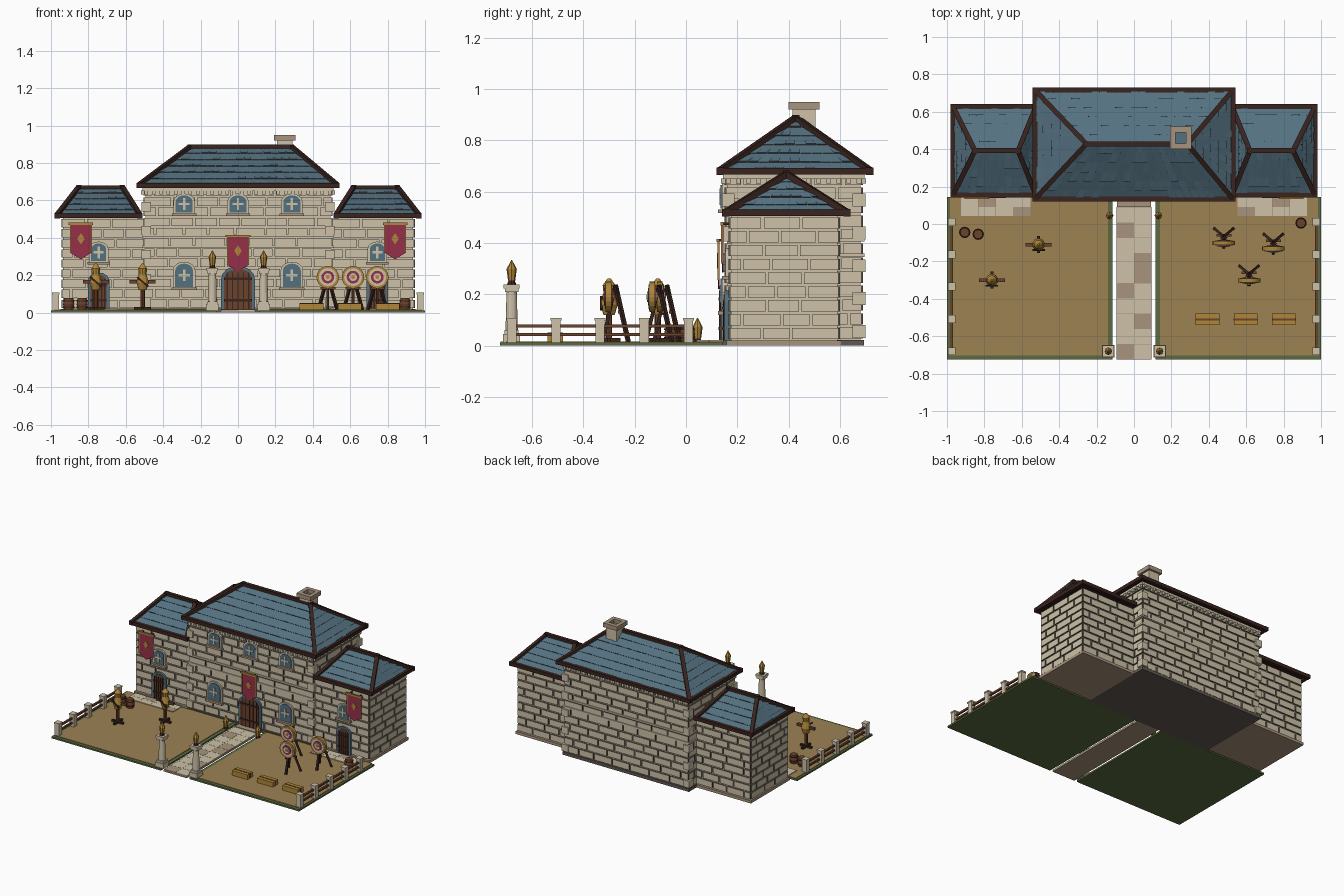
import bpy, bmesh, math, random
from mathutils import Vector, Matrix

random.seed(4)
if "Cube" in bpy.data.objects:
    bpy.data.objects.remove(bpy.data.objects["Cube"])

PALETTE = {"stone": "CDC1A8", "dark_stone": "A8947C", "slate": "547180", "dark_trim": "38231E",
           "wood": "6B422B", "gold": "AF8638", "crimson": "96304A", "dirt": "9C8253",
           "grass": "5C6B40", "mortar_grey": "605850"}


def linear(text):
    values = [int(text[i:i + 2], 16) / 255 for i in (0, 2, 4)]
    return [v / 12.92 if v < 0.04 else ((v + 0.055) / 1.055) ** 2.4 for v in values] + [1]


MATS = {}
for key, code in PALETTE.items():
    m = MATS[key] = bpy.data.materials.new(key)
    m.use_nodes = True
    m.diffuse_color = linear(code)
    bsdf = m.node_tree.nodes["Principled BSDF"]
    bsdf.inputs["Base Color"].default_value = linear(code)
    bsdf.inputs["Roughness"].default_value = 0.9


class Part:
    """Collects primitives into one named object."""

    def __init__(self, name):
        self.name, self.bm, self.used = name, bmesh.new(), []

    def slot(self, mat):
        if mat not in self.used:
            self.used.append(mat)
        return self.used.index(mat)

    def paint(self, verts, mat):
        faces = {f for v in verts for f in v.link_faces}
        for f in faces:
            f.material_index = self.slot(mat)
            f.normal_update()
        return faces

    def face(self, points, mat):
        f = self.bm.faces.new([self.bm.verts.new(p) for p in points])
        f.material_index = self.slot(mat)

    def cube(self, matrix, mat):
        return self.paint(bmesh.ops.create_cube(self.bm, size=1, matrix=matrix)["verts"], mat)

    def box(self, x, y, z, size, mat):
        """Box centred on x, y and standing on z."""
        place = Matrix.Translation((x, y, z + size[2] / 2))
        return self.cube(place @ Matrix.Diagonal((*size, 1)), mat)

    def beam(self, a, b, w, mat):
        a, b = Vector(a), Vector(b)
        turn = (b - a).to_track_quat("X", "Z").to_matrix().to_4x4()
        size = Matrix.Diagonal(((b - a).length, w, w, 1))
        self.cube(Matrix.Translation((a + b) / 2) @ turn @ size, mat)

    def cone(self, x, y, z0, z1, r0, r1, mat, n=10, turn=Matrix()):
        place = Matrix.Translation((x, y, (z0 + z1) / 2)) @ turn
        self.paint(bmesh.ops.create_cone(self.bm, cap_ends=True, segments=n, radius1=r0, radius2=r1,
                                         depth=z1 - z0, matrix=place)["verts"], mat)

    def plate(self, profile, y0, y1, mat):
        """Profile in x, z (anticlockwise from the front), between depths y0 < y1."""
        self.face([(x, y0, z) for x, z in profile], mat)
        self.face([(x, y1, z) for x, z in reversed(profile)], mat)
        for (x, z), (u, w) in zip(profile, profile[1:] + profile[:1]):
            self.face([(x, y1, z), (u, y1, w), (u, y0, w), (x, y0, z)], mat)

    def done(self):
        mesh = bpy.data.meshes.new(self.name)
        self.bm.to_mesh(mesh)
        self.bm.free()
        for key in self.used:
            mesh.materials.append(MATS[key])
        bpy.context.collection.objects.link(bpy.data.objects.new(self.name, mesh))


def masonry(part, x0, x1, y0, y1, z0, z1):
    """Core with staggered raised blocks on all four walls."""
    deep, gap = 0.01, 0.01
    part.box((x0 + x1) / 2, (y0 + y1) / 2, z0, (x1 - x0 - 2 * deep, y1 - y0 - 2 * deep, z1 - z0), "stone")
    corners = [Vector(c) for c in ((x0, y0, 0), (x1, y0, 0), (x1, y1, 0), (x0, y1, 0))]
    rows = round((z1 - z0) / 0.056)
    high = (z1 - z0) / rows
    for a, b in zip(corners, corners[1:] + corners[:1]):
        along = (b - a).normalized()
        out = Vector((along.y, -along.x, 0))
        length = (b - a).length
        for row in range(rows):
            u = 0.001
            end = random.uniform(0.05, 0.08) if row % 2 else random.uniform(0.12, 0.16)
            while u < length - 0.002:
                end = length - 0.001 if end > length - 0.05 else end
                mid = a + along * (u + end) / 2 - out * deep / 2
                size = Matrix.Diagonal((end - u - gap, deep, high - gap, 1))
                turn = Matrix((along, out, (0, 0, 1))).transposed().to_4x4()
                mid.z = z0 + high * (row + 0.5)
                for f in part.cube(Matrix.Translation(mid) @ turn @ size, "stone"):
                    if abs(f.normal.dot(out)) < 0.5:
                        f.material_index = part.slot("mortar_grey")
                u, end = end, end + random.uniform(0.11, 0.17)


def hip_roof(name, x0, x1, y0, y1, z, rx0, rx1, ry, rz, rows):
    part = Part(name)
    a, b, c, d = [Vector(p) for p in ((x0, y0, z), (x1, y0, z), (x1, y1, z), (x0, y1, z))]
    left, right = Vector((rx0, ry, rz)), Vector((rx1, ry, rz))
    part.face([d, c, b, a], "dark_trim")
    for p, q, top_p, top_q in ((a, b, left, right), (b, c, right, right), (c, d, right, left), (d, a, left, left)):
        part.face([p, q, top_q] + ([top_p] if top_p != top_q else []), "slate")
        normal = (q - p).cross(top_p - p).normalized()
        # wedge-shaped tiles with a dark lower edge
        for row in range(rows):
            t0, t1 = row / rows, min((row + 1) / rows, 0.97)
            count = max(2, round((p.lerp(top_p, t0) - q.lerp(top_q, t0)).length / 0.042))

            def at(t, f):
                return p.lerp(top_p, t).lerp(q.lerp(top_q, t), f)
            for k in range(count):
                f0 = (k + 0.5 * (row % 2)) / count
                f1 = min(f0 + 0.93 / count, 1)
                lift = normal * random.choice((0.003, 0.004, 0.007))
                part.face([at(t0, f0) + lift, at(t0, f1) + lift, at(t1, f1), at(t1, f0)], "slate")
                part.face([at(t0, f0), at(t0, f1), at(t0, f1) + lift, at(t0, f0) + lift], "mortar_grey")
    for p, q in ((a, b), (b, c), (c, d), (d, a), (a, left), (d, left), (b, right), (c, right), (left, right)):
        part.beam(p, q, 0.026, "dark_trim")
    for p in (a, b, c, d, left, right):
        part.box(p.x, p.y, p.z - 0.014, (0.028, 0.028, 0.028), "dark_trim")
    part.done()


def arch(x, z0, z1, w):
    rise = w * 0.38
    curve = [(x + math.cos(t) * w / 2, z1 - rise + math.sin(t) * rise)
             for t in (math.pi * i / 8 for i in range(9))]
    return [(x - w / 2, z0), (x + w / 2, z0)] + curve


def window(name, x, z0, z1, w, wall):
    part = Part(name)
    part.plate(arch(x, z0 - 0.008, z1 + 0.01, w + 0.025), wall - 0.01, wall + 0.01, "stone")
    part.plate(arch(x, z0, z1, w), wall - 0.015, wall, "slate")
    mid = z0 + (z1 - z0) * 0.5
    part.box(x, wall - 0.016, mid - 0.032, (0.013, 0.008, 0.064), "stone")
    part.box(x, wall - 0.016, mid - 0.006, (w * 0.66, 0.008, 0.012), "stone")
    part.box(x, wall - 0.01, z0 - 0.018, (w + 0.04, 0.03, 0.014), "dark_stone")
    part.done()


def door(name, x, z1, w, wall):
    part = Part(name)
    part.plate(arch(x, 0.02, z1 + 0.014, w + 0.03), wall - 0.014, wall + 0.01, "slate")
    part.plate(arch(x, 0.02, z1, w), wall - 0.018, wall, "wood")
    for k in range(-2, 3):
        part.box(x + k * w / 5.2, wall - 0.018, 0.02, (0.006, 0.006, z1 - 0.04), "dark_trim")
    for z in (0.06, z1 - 0.06):
        part.box(x, wall - 0.02, z, (w, 0.006, 0.012), "dark_trim")
    part.done()


def banner(name, x, z0, z1, wall):
    part, y, w = Part(name), wall - 0.025, 0.056
    part.plate([(x - w, z0 + 0.035), (x, z0), (x + w, z0 + 0.035), (x + w, z1), (x - w, z1)], y, y + 0.006, "crimson")
    mid = (z0 + z1) / 2 + 0.015
    part.plate([(x, mid - 0.03), (x + 0.02, mid), (x, mid + 0.03), (x - 0.02, mid)], y - 0.004, y, "gold")
    part.beam((x - 0.066, y, z1), (x + 0.066, y, z1), 0.012, "gold")
    for s in (-1, 1):
        part.beam((x + s * w, y, z1), (x + s * w, y, z0 + 0.035), 0.006, "gold")
        part.beam((x + s * 0.04, y, z1), (x + s * 0.04, wall + 0.01, z1), 0.01, "dark_trim")
    part.done()


# main hall
hall = Part("main_hall")
hall.box(0, 0.42, 0, (1.02, 0.55, 0.022), "mortar_grey")
masonry(hall, -0.505, 0.505, 0.15, 0.69, 0.022, 0.675)
for z, h in ((0.345, 0.014), (0.405, 0.012), (0.65, 0.02)):
    hall.box(0, 0.42, z, (1.022, 0.552, h), "stone")
for i in range(26):
    for y in (0.145, 0.695):
        hall.box(-0.49 + i * 0.0392, y, 0.632, (0.018, 0.016, 0.02), "stone")
for i in range(14):
    for x in (-0.51, 0.51):
        hall.box(x, 0.165 + i * 0.0392, 0.632, (0.016, 0.018, 0.02), "stone")
for x in (-0.49, 0.49):
    for y in (0.165, 0.675):
        for i in range(5):
            hall.box(x, y, 0.03 + i * 0.128, (0.05, 0.05, 0.05), "stone")
hall.done()
hip_roof("main_roof", -0.53, 0.53, 0.133, 0.717, 0.68, -0.255, 0.285, 0.428, 0.885, 6)

chimney = Part("chimney")
chimney.box(0.25, 0.46, 0.78, (0.085, 0.09, 0.14), "stone")
for s in (-1, 1):
    chimney.box(0.25 + s * 0.043, 0.46, 0.92, (0.028, 0.12, 0.03), "dark_stone")
    chimney.box(0.25, 0.46 + s * 0.045, 0.92, (0.058, 0.03, 0.03), "dark_stone")
chimney.box(0.25, 0.46, 0.92, (0.06, 0.062, 0.006), "slate")
chimney.done()

for i, x in enumerate((-0.288, 0, 0.288)):
    window(f"upper_window_{i + 1}", x, 0.535, 0.627, 0.09, 0.15)
    if x:
        window(f"lower_window_{i + 1}", x, 0.138, 0.262, 0.095, 0.15)
door("main_door", 0, 0.235, 0.15, 0.15)
banner("main_banner", 0, 0.22, 0.41, 0.15)

# mirrored wings, yards, fences and gate pillars
for s, side in ((-1, "right"), (1, "left")):
    wing = Part(side + "_wing")
    wing.box(s * 0.73, 0.383, 0, (0.44, 0.45, 0.02), "dark_stone")
    masonry(wing, *sorted((s * 0.5, s * 0.945)), 0.165, 0.6, 0.02, 0.505)
    wing.done()
    hip_roof(side + "_wing_roof", *sorted((s * 0.525, s * 0.967)), 0.155, 0.628, 0.518,
             *sorted((s * 0.62, s * 0.85)), 0.392, 0.668, 5)
    window(side + "_wing_window", s * 0.745, 0.275, 0.37, 0.08, 0.165)
    door(side + "_wing_door", s * 0.745, 0.2, 0.085, 0.165)
    banner(side + "_wing_banner", s * 0.84, 0.285, 0.475, 0.165)

    yard = Part(side + "_yard")
    yard.box(s * 0.5575, -0.29, 0, (0.885, 0.87, 0.012), "grass")
    yard.box(s * 0.562, -0.28, 0.012, (0.845, 0.845, 0.004), "dirt")
    for i in range(4):
        for j in range(2):
            tint = "dark_stone" if (i + j * 2) % 4 == 0 else "stone"
            yard.box(s * (0.6 + i * 0.093), 0.066 + j * 0.05, 0.012, (0.092, 0.049, 0.009), tint)
    yard.done()

    fence = Part(side + "_fence")
    for i in range(5):
        fence.box(s * 0.975, -0.68 + i * 0.1725, 0.01, (0.034, 0.036, 0.088), "stone")
        fence.box(s * 0.975, -0.68 + i * 0.1725, 0.098, (0.04, 0.042, 0.01), "stone")
    for z in (0.043, 0.076):
        fence.beam((s * 0.975, -0.68, z), (s * 0.975, 0.01, z), 0.013, "wood")
    fence.done()

    pillar = Part(side + "_gate_pillar")
    for w, z0, z1 in ((0.066, 0.01, 0.045), (0.054, 0.045, 0.06), (0.052, 0.208, 0.222), (0.062, 0.222, 0.238)):
        pillar.box(s * 0.137, -0.68, z0, (w, w, z1 - z0), "stone")
    pillar.cone(s * 0.137, -0.68, 0.06, 0.208, 0.024, 0.02, "stone", 12)
    # lanterns on the pillar and beside the door
    for x, y, z in ((0.137, -0.68, 0.238), (0.13, 0.045, 0.012)):
        pillar.cone(s * x, y, z, z + 0.015, 0.018, 0.012, "dark_trim", 8)
        pillar.cone(s * x, y, z + 0.015, z + 0.06, 0.014, 0.02, "gold", 8)
        pillar.cone(s * x, y, z + 0.06, z + 0.095, 0.02, 0.002, "gold", 8)
    pillar.done()

path = Part("paved_path")
path.box(0, -0.317, 0, (0.185, 0.815, 0.01), "dark_stone")
for row in range(10):
    for col in (0, 1):
        tint = "dark_stone" if (row + 2 * col) % 4 == 0 or (row, col) == (5, 1) else "stone"
        path.box(-0.046 + col * 0.092, -0.683 + row * 0.0813, 0.01, (0.091, 0.08, 0.006), tint)
path.box(0, 0.12, 0, (0.18, 0.06, 0.02), "dark_stone")
path.done()

# archery targets on tripods, with rings stacked as thin discs
FACING = Matrix.Rotation(math.pi / 2, 4, "X")
for i, (x, y) in enumerate(((0.48, -0.07), (0.615, -0.27), (0.745, -0.10))):
    target = Part(f"target_{i + 1}")
    for dx, dy in ((-0.05, 0.045), (0.05, 0.045), (0, -0.055)):
        target.beam((x + dx, y + dy, 0.015), (x - dx * 0.2, y - 0.005, 0.235), 0.014, "dark_trim")
    target.beam((x - 0.04, y + 0.01, 0.13), (x + 0.04, y + 0.01, 0.13), 0.012, "wood")
    for k, (r, mat) in enumerate(((0.06, "gold"), (0.048, "stone"), (0.034, "crimson"), (0.021, "stone"), (0.01, "gold"))):
        half = 0.011 + 0.003 * k
        target.cone(x, y - 0.032, 0.19 - half, 0.19 + half, r, r, mat, 20, FACING)
    target.done()

# training dummies
for i, (x, y) in enumerate(((-0.76, -0.30), (-0.51, -0.11))):
    dummy = Part(f"training_dummy_{i + 1}")
    dummy.beam((x - 0.045, y, 0.022), (x + 0.045, y, 0.022), 0.016, "dark_trim")
    dummy.beam((x, y - 0.045, 0.022), (x, y + 0.045, 0.022), 0.016, "dark_trim")
    dummy.cone(x, y, 0.02, 0.14, 0.012, 0.012, "wood", 8)
    dummy.beam((x - 0.07, y, 0.165), (x + 0.07, y, 0.165), 0.018, "wood")
    dummy.cone(x, y, 0.12, 0.16, 0.022, 0.034, "gold")
    dummy.cone(x, y, 0.16, 0.205, 0.034, 0.022, "gold")
    dummy.beam((x - 0.03, y - 0.03, 0.19), (x + 0.03, y - 0.03, 0.14), 0.01, "dark_trim")
    dummy.cone(x, y, 0.205, 0.235, 0.022, 0.025, "gold")
    dummy.cone(x, y, 0.235, 0.262, 0.025, 0.006, "gold")
    dummy.done()

# barrels
for i, (x, y) in enumerate(((-0.905, -0.045), (-0.833, -0.055), (0.893, 0.005))):
    barrel = Part(f"barrel_{i + 1}")
    barrel.cone(x, y, 0.015, 0.045, 0.024, 0.03, "wood", 12)
    barrel.cone(x, y, 0.045, 0.078, 0.03, 0.024, "wood", 12)
    for z in (0.028, 0.06):
        barrel.cone(x, y, z, z + 0.006, 0.0305, 0.0305, "dark_trim", 12)
    barrel.done()

# straw bales
for i, x in enumerate((0.393, 0.597, 0.801)):
    bale = Part(f"straw_bale_{i + 1}")
    bale.box(x, -0.51, 0.014, (0.126, 0.062, 0.036), "gold")
    bale.box(x, -0.51, 0.014, (0.128, 0.012, 0.038), "wood")
    bale.done()
